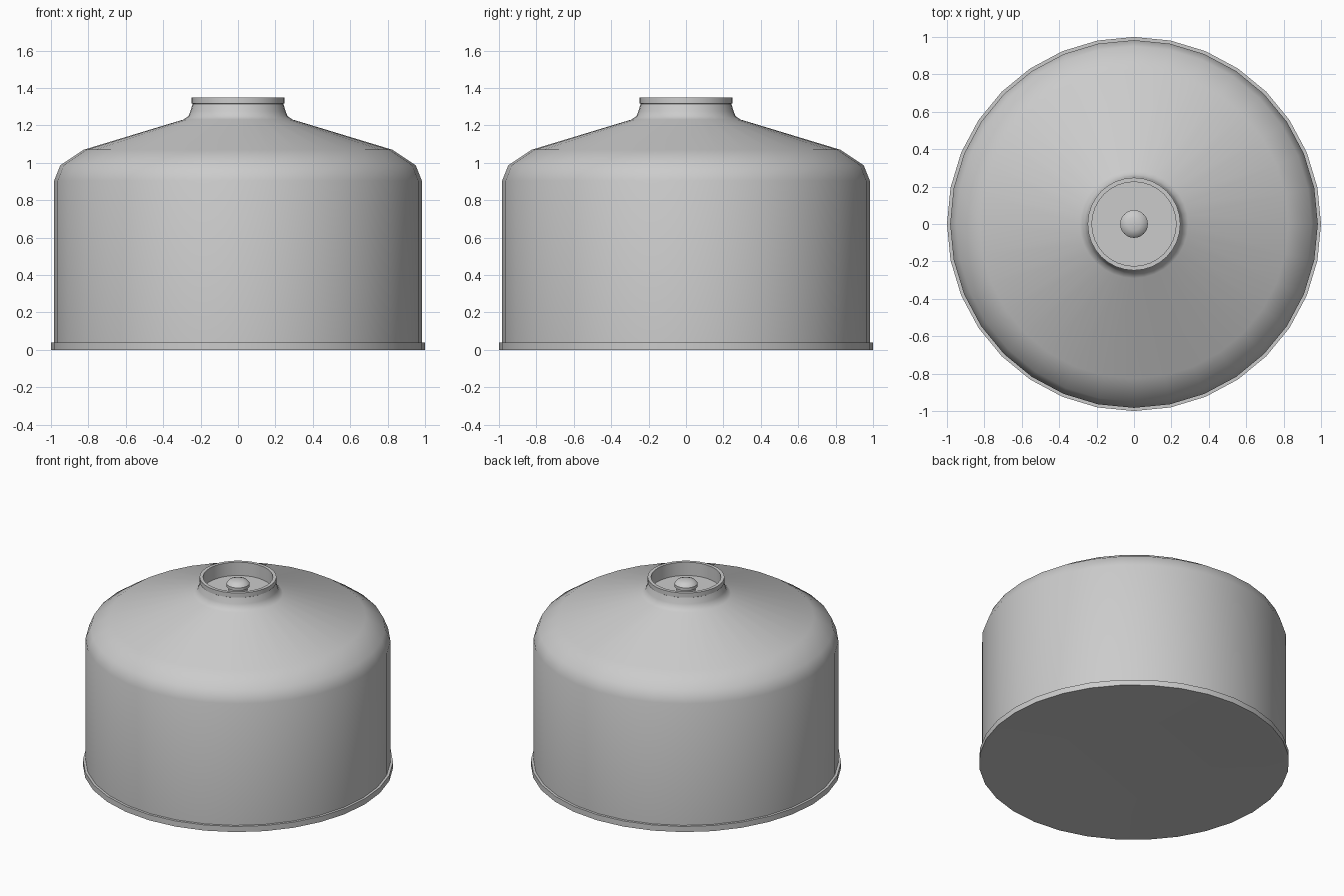
import bpy, bmesh, math

if "Cube" in bpy.data.objects:
    bpy.data.objects.remove(bpy.data.objects["Cube"])


def lathe(name, profile, sides=32):
    """Spin an (r, z) profile around z; points with r = 0 become poles."""
    bm = bmesh.new()
    rings = []
    for r, z in profile:
        if r == 0:
            rings.append([bm.verts.new((0, 0, z))] * sides)
        else:
            rings.append([bm.verts.new((r * math.cos(2 * math.pi * i / sides),
                                        r * math.sin(2 * math.pi * i / sides), z))
                          for i in range(sides)])
    for a, b in zip(rings, rings[1:]):
        for i in range(sides):
            j = (i + 1) % sides
            bm.faces.new(dict.fromkeys((a[i], a[j], b[j], b[i])))
    bmesh.ops.recalc_face_normals(bm, faces=bm.faces)
    mesh = bpy.data.meshes.new(name)
    bm.to_mesh(mesh)
    bm.free()
    obj = bpy.data.objects.new(name, mesh)
    bpy.context.collection.objects.link(obj)
    bpy.ops.object.select_all(action='DESELECT')
    obj.select_set(True)
    bpy.context.view_layer.objects.active = obj
    bpy.ops.object.shade_smooth_by_angle(angle=math.radians(35))
    return obj


# Canister: slightly dished base, foot lip, wall, sloped shoulder, neck and recessed collar
lathe("canister_body", [
    (0, 0.02), (0.5, 0.02), (0.97, 0), (1.0, 0), (1.0, 0.04), (0.983, 0.04),
    (0.983, 0.905), (0.95, 0.987), (0.825, 1.07),
    (0.29, 1.232), (0.265, 1.25), (0.255, 1.275), (0.243, 1.315),
    (0.248, 1.318), (0.248, 1.35), (0.225, 1.35), (0.225, 1.255), (0, 1.255)])

# Valve: short stem with a rounded cap
lathe("valve", [
    (0, 1.25), (0.06, 1.25), (0.06, 1.285), (0.074, 1.285), (0.074, 1.305),
    (0.06, 1.322), (0.035, 1.331), (0, 1.334)])
